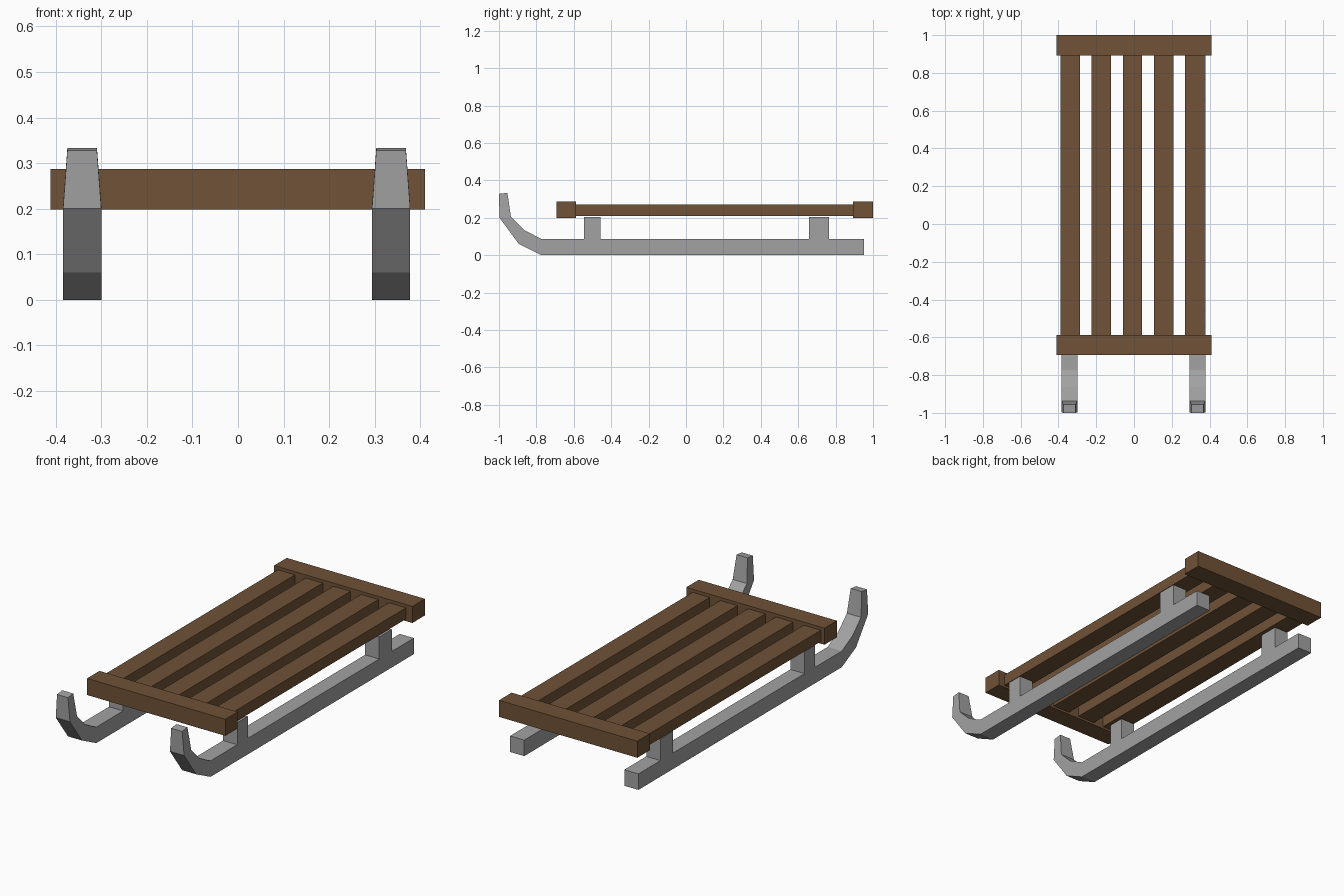
import bpy, bmesh

if "Cube" in bpy.data.objects:
    bpy.data.objects.remove(bpy.data.objects["Cube"])


def material(name, rgb):
    m = bpy.data.materials.new(name)
    m.diffuse_color = (*rgb, 1)
    m.use_nodes = True
    m.node_tree.nodes["Principled BSDF"].inputs["Base Color"].default_value = m.diffuse_color
    return m


WOOD = material("brown wood", (0.162, 0.084, 0.038))
METAL = material("grey metal", (0.36, 0.36, 0.36))


def finish(bm, name, mat):
    bmesh.ops.recalc_face_normals(bm, faces=bm.faces[:])
    me = bpy.data.meshes.new(name)
    bm.to_mesh(me)
    bm.free()
    me.materials.append(mat)
    ob = bpy.data.objects.new(name, me)
    bpy.context.collection.objects.link(ob)
    return ob


def box(name, mat, x, y, z):
    bm = bmesh.new()
    bmesh.ops.create_cube(bm, size=1)
    for v in bm.verts:
        for i, (lo, hi) in enumerate((x, y, z)):
            v.co[i] = hi if v.co[i] > 0 else lo
    return finish(bm, name, mat)


# Runner stations: (outer y, z), (inner y, z), half width
STATIONS = [
    ((0.952, 0.0), (0.952, 0.086), 0.042),
    ((-0.773, 0.0), (-0.773, 0.086), 0.042),
    ((-0.894, 0.06), (-0.864, 0.134), 0.042),
    ((-0.997, 0.20), (-0.936, 0.205), 0.042),
    ((-1.0, 0.328), (-0.955, 0.333), 0.0325),
]


def runner(name, cx):
    bm = bmesh.new()
    rings = []
    for outer, inner, w in STATIONS:
        rings.append([bm.verts.new((cx + s * w, *p)) for p, s in
                      ((outer, -1), (outer, 1), (inner, 1), (inner, -1))])
    for a, b in zip(rings, rings[1:]):
        for i in range(4):
            j = (i + 1) % 4
            bm.faces.new((a[i], a[j], b[j], b[i]))
    bm.faces.new(rings[0])
    bm.faces.new(rings[-1])
    return finish(bm, name, METAL)


# Runners with their posts
for side, cx in (("left", -0.342), ("right", 0.336)):
    runner(side + "_runner", cx)
    for end, y in (("front", (-0.546, -0.457)), ("back", (0.658, 0.765))):
        box(f"{side}_{end}_post", METAL, (cx - 0.042, cx + 0.042), y, (0.08, 0.204))

# Seat slats
for i in range(5):
    cx = -0.338 + i * 0.165
    box(f"seat_slat_{i + 1}", WOOD, (cx - 0.051, cx + 0.051), (-0.60, 0.90), (0.21, 0.27))

# Cross bars at both ends
for end, y in (("front", (-0.693, -0.588)), ("back", (0.893, 1.0))):
    box(end + "_crossbar", WOOD, (-0.411, 0.41), y, (0.198, 0.287))
